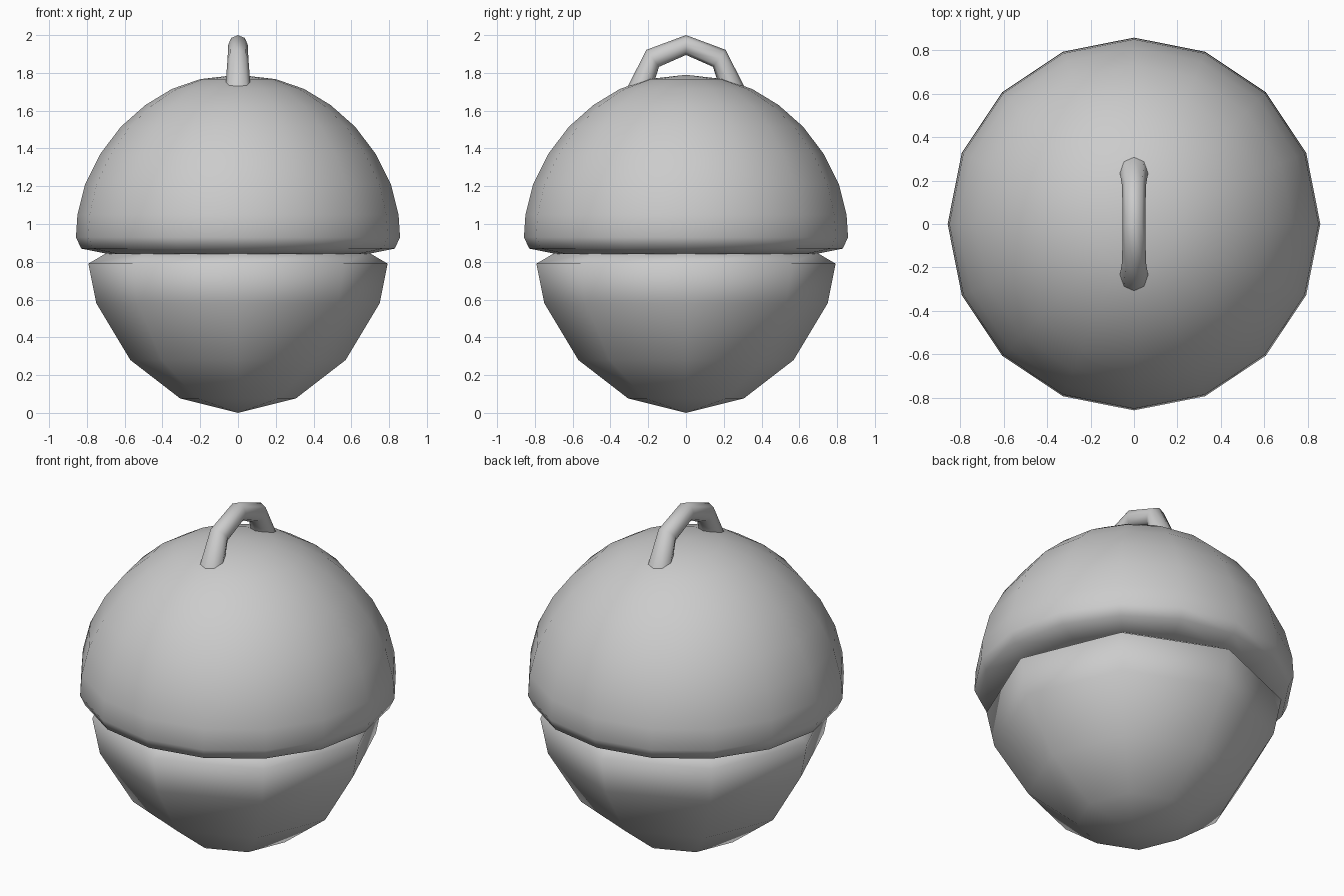
import bpy, bmesh
from math import cos, sin, tau

if "Cube" in bpy.data.objects:
    bpy.data.objects.remove(bpy.data.objects["Cube"])


def finish(bm, name):
    bmesh.ops.recalc_face_normals(bm, faces=bm.faces)
    for f in bm.faces:
        f.smooth = True
    mesh = bpy.data.meshes.new(name)
    bm.to_mesh(mesh)
    bm.free()
    obj = bpy.data.objects.new(name, mesh)
    bpy.context.collection.objects.link(obj)
    return obj


def bridge(bm, a, b):
    n = len(a)
    for i in range(n):
        j = (i + 1) % n
        bm.faces.new((a[i], a[j], b[j], b[i]))


def lathe(name, pole_z, profile, sides):
    """Revolve (radius, z) points round z, closed with a fan at the pole."""
    bm = bmesh.new()
    rings = [[bm.verts.new((r * cos(tau * i / sides), r * sin(tau * i / sides), z))
              for i in range(sides)] for r, z in profile]
    pole = bm.verts.new((0, 0, pole_z))
    for i in range(sides):
        bm.faces.new((pole, rings[0][i], rings[0][(i + 1) % sides]))
    for a, b in zip(rings, rings[1:]):
        bridge(bm, a, b)
    return finish(bm, name)


# Upper dome with a rolled rim and an underside running inward
lathe("upper_dome", 1.79,
      [(0.20, 1.767), (0.35, 1.715), (0.49, 1.63), (0.62, 1.515),
       (0.73, 1.37), (0.81, 1.21), (0.85, 1.05), (0.858, 0.93),
       (0.83, 0.87), (0.69, 0.842), (0.55, 0.842)], 16)

# Lower bowl, coarser, with a chamfered top lip
lathe("lower_bowl", 0.0,
      [(0.307, 0.077), (0.57, 0.28), (0.75, 0.58), (0.792, 0.79),
       (0.69, 0.85), (0.55, 0.87)], 8)

# Loop handle: rings given by outer point, inner point (y, z) and half width
half = [((0.315, 1.715), (0.168, 1.752), 0.066),
        ((0.21, 1.922), (0.143, 1.832), 0.055),
        ((0.0, 2.0), (0.0, 1.895), 0.052)]
loop = half + [((-o[0], o[1]), (-i[0], i[1]), w) for o, i, w in half[1::-1]]
bm = bmesh.new()
rings = []
for (oy, oz), (iy, iz), w in loop:
    ring = []
    for k in range(8):
        c, s = cos(tau * k / 8), sin(tau * k / 8)
        t = (1 + c) / 2
        ring.append(bm.verts.new((w * s, iy + (oy - iy) * t, iz + (oz - iz) * t)))
    rings.append(ring)
for a, b in zip(rings, rings[1:]):
    bridge(bm, a, b)
finish(bm, "loop_handle")
